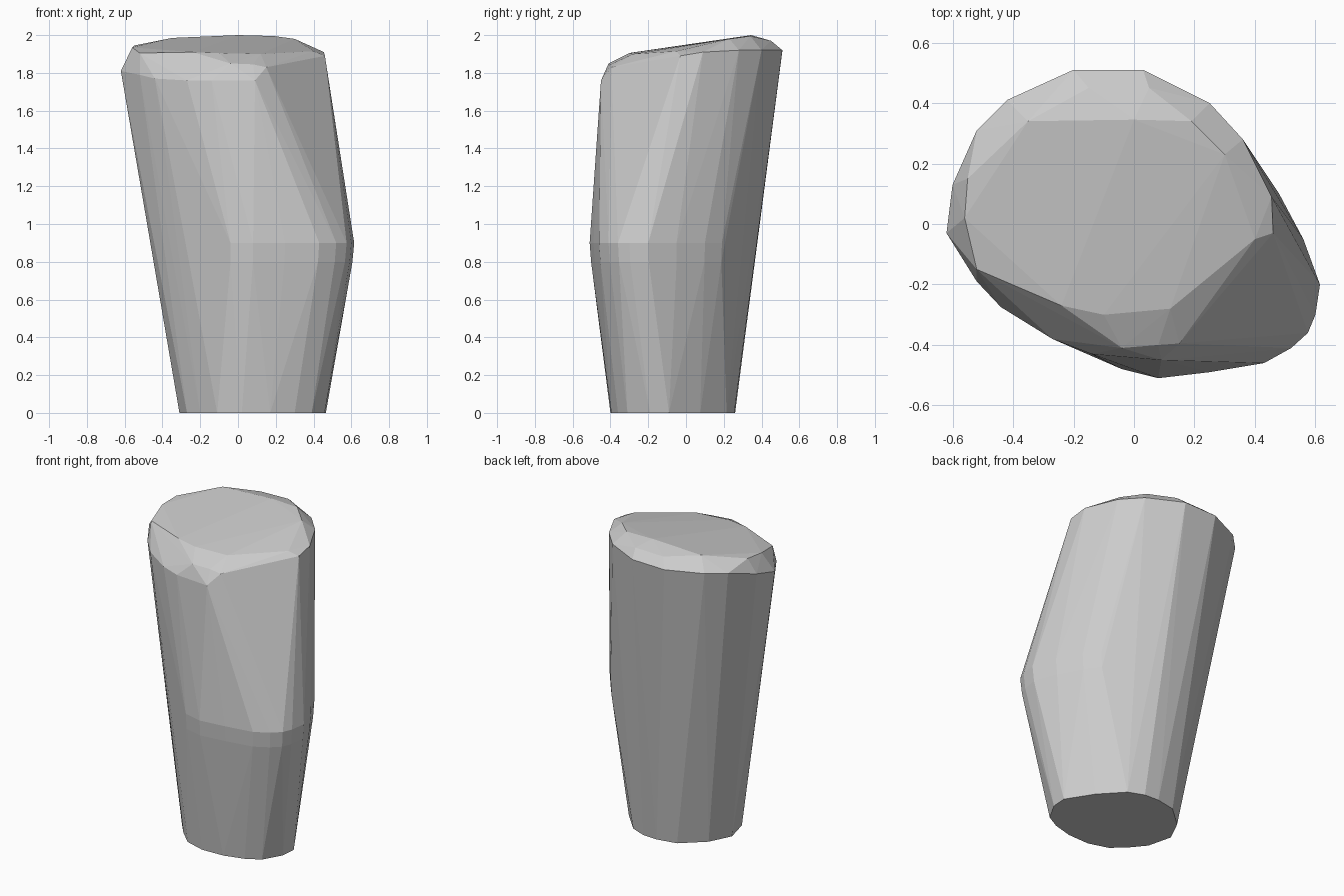
import bpy, bmesh

# foot outline, flat on the ground (x, y)
foot = [(.465, -.09), (.458, -.19), (.39, -.31), (.30, -.36), (.17, -.395), (.02, -.40),
        (-.11, -.36), (-.20, -.275), (-.27, -.19), (-.31, -.03), (-.24, .11), (-.10, .235),
        (.03, .26), (.13, .255), (.23, .215), (.36, .075)]

# bulge at mid height, front and right (x, y)
bulge = [(.41, .19), (.48, .10), (.56, -.05), (.615, -.20), (.60, -.30), (.575, -.36),
         (.52, -.41), (.43, -.46), (.25, -.49), (.08, -.51), (-.04, -.48)]

# upper shoulder of the column (x, y, z)
shoulder = [(.09, -.45, 1.76), (.15, -.395, 1.83), (.46, -.03, 1.89), (.455, .09, 1.91),
            (.36, .28, 1.92), (.25, .40, 1.92), (.03, .51, 1.92), (-.20, .51, 1.915),
            (-.42, .41, 1.91), (-.52, .31, 1.90), (-.60, .13, 1.85), (-.62, -.03, 1.81),
            (-.52, -.19, 1.79), (-.44, -.275, 1.77), (-.27, -.38, 1.76), (-.14, -.43, 1.76)]

# tilted cap with its bevelled edge (x, y, z)
cap = [(-.35, .34, 1.985), (0, .345, 2.0), (.19, .34, 1.995), (.30, .23, 1.98),
       (.40, -.05, 1.915), (.12, -.28, 1.90), (-.10, -.30, 1.905), (-.24, -.27, 1.91),
       (-.52, -.15, 1.905), (-.56, .02, 1.935), (-.55, .15, 1.945), (-.04, -.41, 1.85),
       (.08, -.40, 1.845), (-.15, .45, 1.965), (.05, .45, 1.97)]

points = [(x, y, 0) for x, y in foot]
points += [(x, y, .9) for x, y in bulge]
points += [(x * .985, y * .985, .8) for x, y in bulge]
points += shoulder + cap

# wrap the outlines into one faceted convex column
bm = bmesh.new()
for p in points:
    bm.verts.new(p)
bmesh.ops.convex_hull(bm, input=bm.verts[:])
loose = [v for v in bm.verts if not v.link_faces]
bmesh.ops.delete(bm, geom=loose, context='VERTS')
bmesh.ops.dissolve_limit(bm, angle_limit=.02, verts=bm.verts[:], edges=bm.edges[:])
bmesh.ops.recalc_face_normals(bm, faces=bm.faces[:])

mesh = bpy.data.meshes.new("standing_stone")
bm.to_mesh(mesh)
bm.free()
stone = bpy.data.objects.new("standing_stone", mesh)
bpy.context.collection.objects.link(stone)
